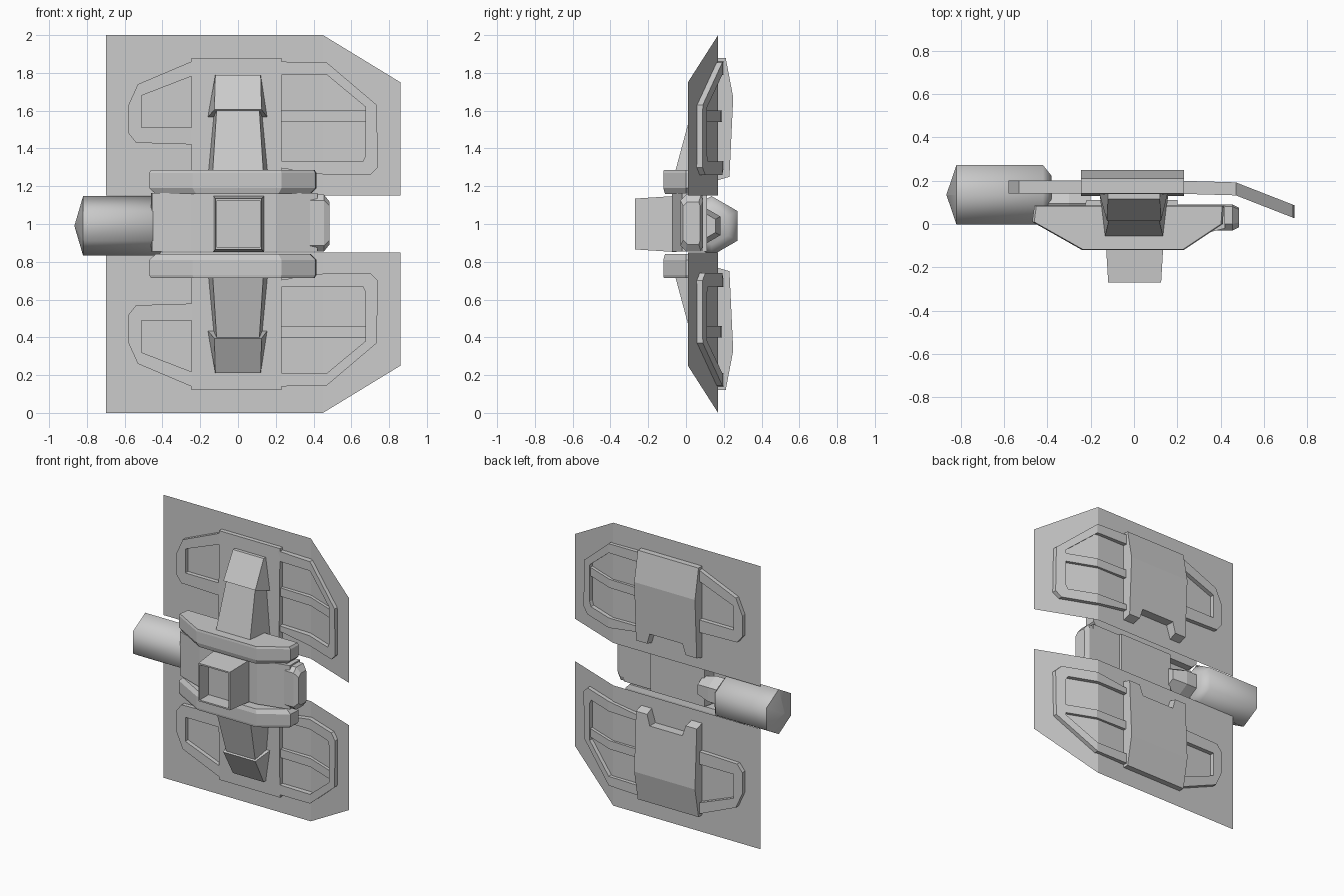
import bpy, bmesh, math
from mathutils import Vector

if "Cube" in bpy.data.objects:
    bpy.data.objects.remove(bpy.data.objects["Cube"])

MID = 1.0  # the model is mirrored above/below this height


def make(name, bm, mirror=False, smooth=None):
    """Turn a bmesh into an object, with an optional mirror about MID."""
    bmesh.ops.translate(bm, verts=bm.verts, vec=(0, 0, -MID))
    bmesh.ops.recalc_face_normals(bm, faces=bm.faces)
    me = bpy.data.meshes.new(name)
    bm.to_mesh(me)
    bm.free()
    ob = bpy.data.objects.new(name, me)
    ob.location.z = MID
    bpy.context.collection.objects.link(ob)
    if mirror:
        add_mirror(ob)
    if smooth:
        bpy.ops.object.select_all(action='DESELECT')
        ob.select_set(True)
        bpy.context.view_layer.objects.active = ob
        bpy.ops.object.shade_smooth_by_angle(angle=math.radians(smooth))
    return ob


def add_mirror(ob):
    m = ob.modifiers.new("mirror", 'MIRROR')
    m.use_axis = (False, False, True)
    m.use_mirror_merge = False


def loft(name, sections, caps=True, **kw):
    """Join equal-length closed loops of points into a solid."""
    bm = bmesh.new()
    loops = [[bm.verts.new(p) for p in s] for s in sections]
    n = len(loops[0])
    for a, b in zip(loops, loops[1:]):
        for i in range(n):
            j = (i + 1) % n
            bm.faces.new((a[i], a[j], b[j], b[i]))
    if caps:
        bm.faces.new(loops[0])
        bm.faces.new(loops[-1])
    return make(name, bm, **kw)


def wing_y(x):
    """Depth of the wing sheet: flat, then swept forward."""
    return 0.17 - max(0, x - 0.45) * 0.16 / 0.41


def strip(name, outer, inner, half):
    """Thick band between two xz polylines, following the wing sheet."""
    loft(name, [[(x, wing_y(x) + s * half, z) for (x, z), s in
                 ((o, -1), (o, 1), (i, 1), (i, -1))]
                for o, i in zip(outer, inner)], mirror=True)


def rect(x, y0, y1, z, xb=None):
    """Horizontal four-point section; xb is the half width at the back."""
    xb = xb or x
    return [(-x, y0, z), (x, y0, z), (xb, y1, z), (-xb, y1, z)]


# Thin wing sheets
bm = bmesh.new()
v = [bm.verts.new((x, wing_y(x), z)) for x, z in
     ((-.7, 1.15), (.45, 1.15), (.45, 2), (-.7, 2), (.86, 1.15), (.86, 1.75))]
bm.faces.new(v[:4])
bm.faces.new((v[1], v[4], v[5], v[2]))
make("wing_sheet", bm, mirror=True)

# Raised frames on the wings
strip("frame_right",
      [(.2, 1.86), (.47, 1.855), (.735, 1.63), (.74, 1.30), (.70, 1.26), (.47, 1.26), (.2, 1.30)],
      [(.2, 1.79), (.47, 1.79), (.675, 1.62), (.675, 1.36), (.66, 1.33), (.47, 1.33), (.2, 1.335)], .03)
strip("frame_crossbar", [(.2, 1.60), (.47, 1.60), (.69, 1.60)],
      [(.2, 1.54), (.47, 1.54), (.69, 1.54)], .022)
strip("frame_left",
      [(-.2, 1.88), (-.53, 1.74), (-.58, 1.63), (-.58, 1.48), (-.54, 1.43), (-.2, 1.42)],
      [(-.2, 1.80), (-.51, 1.68), (-.51, 1.63), (-.51, 1.54), (-.51, 1.51), (-.2, 1.51)], .03)

# Wing mounting block with a notch at its inner edge
profile = [(.13, 1.22), (.23, 1.25), (.25, 1.67), (.21, 1.88), (.14, 1.88)]
block = loft("wing_block", [[(x, y, z) for y, z in profile] for x in (-.245, .23)])
cutter = loft("notch_cutter", [[(-.19, y, 1.15), (.175, y, 1.15), (.12, y, 1.325), (-.135, y, 1.325)]
                               for y in (.17, .35)])
b = block.modifiers.new("notch", 'BOOLEAN')
b.operation, b.object, b.solver = 'DIFFERENCE', cutter, 'EXACT'
cutter.hide_render = True
cutter.hide_set(True)
add_mirror(block)

# Sloping arms from the hub to the wings, with wedge caps
loft("wing_arm", [rect(.135, -.062, .15, 1.26, .16), rect(.112, .035, .15, 1.62, .125)], mirror=True)
loft("arm_cap", [[(-.125, .015, 1.605), (.125, .015, 1.605), (.155, .14, 1.565), (-.16, .14, 1.565)],
                 rect(.12, .115, .14, 1.79)], mirror=True)

# Hub collars
ring = [(-.46, .085), (-.47, .01), (-.24, -.12), (.23, -.12), (.41, .0), (.415, .085)]


def collar_section(k, z):
    return [(x * k, y * k, z) for x, y in ring]


loft("hub_collar", [collar_section(.93, 1.16), collar_section(1, 1.19),
                    collar_section(1, 1.27), collar_section(.98, 1.285)], mirror=True)

# Hub body between the collars
body = [(-.46, .03), (-.455, -.0), (-.25, -.075), (.2, -.075), (.42, -.02),
        (.42, .09), (.2, .09), (.2, .11), (-.22, .11), (-.24, .03)]
loft("hub_body", [[(x, y, z) for x, y in body] for z in (.855, 1.165)])

# Chamfered end piece on the right
end = [(-.06, -.12), (-.03, -.15), (.05, -.15), (.06, -.12),
       (.06, .12), (.05, .15), (-.03, .15), (-.06, .12)]
loft("hub_end", [[(x, .03 + y * k, 1.005 + z * k) for y, z in end]
                 for x, k in ((.36, 1), (.455, 1), (.485, .75))])

# Front box with a deep open recess
def box_section(k, y):
    return [(.003 + sx * .13 * k, y, 1.0 + sz * .143 * k)
            for sx, sz in ((-1, -1), (1, -1), (1, 1), (-1, 1))]


loft("front_box", [box_section(1.04, -.05), box_section(.94, -.27),
                   box_section(.87, -.27), box_section(.87, -.17)])

# Six-sided pod on the left, with a shallow pointed end and a neck
def hexagon(x, r):
    return [(x, .135 + r * math.sin(i * math.pi / 3), .99 + r * math.cos(i * math.pi / 3))
            for i in range(6)]


loft("side_pod", [hexagon(-.865, .004), hexagon(-.82, .158), hexagon(-.42, .158),
                  hexagon(-.38, .10)], smooth=62)
neck = [(-.4, .1), (-.3, .1), (-.2, .07)]
loft("pod_neck", [[(x, y - .04, z) for x, y, z in hexagon(px, r)] for px, r in neck])
